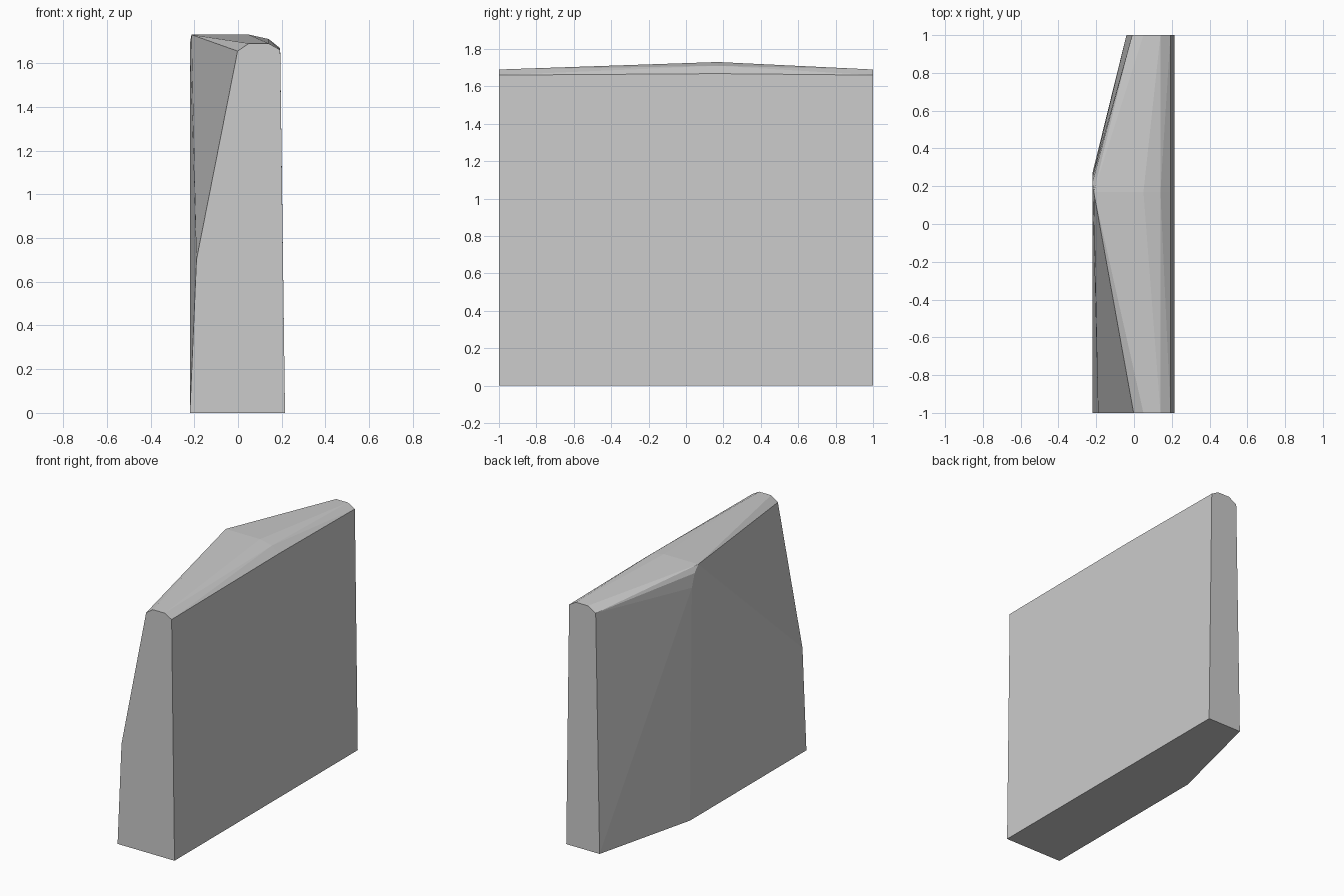
import bpy
import bmesh
import math

cube = bpy.data.objects.get("Cube")
if cube:
    bpy.data.objects.remove(cube, do_unlink=True)

# Plain grey material
grey = bpy.data.materials.new("plain grey")
grey.use_nodes = True
colour = (0.6, 0.6, 0.6, 1.0)
grey.diffuse_color = colour
grey.node_tree.nodes["Principled BSDF"].inputs["Base Color"].default_value = colour

# Rounded top shared by both ends, as (x, z)
end_cap = [(0.215, 0), (0.193, 1.66), (0.14, 1.69), (0.05, 1.69)]
front_profile = end_cap + [(-0.002, 1.655), (-0.19, 0.7), (-0.22, 0)]
back_profile = end_cap + [(-0.01, 1.655), (-0.04, 0)]

# Tallest section, near the middle
crest_profile = [(0.193, 1.668), (0.14, 1.71), (0.05, 1.73), (-0.213, 1.73)]

# Vertical ridge on the bulging side, rounding over into the crest
side_ridge = [(-0.22, 0.27, 0), (-0.22, 0.25, 1.6), (-0.22, 0.22, 1.69)]

# The block is the convex skin over its sections
bm = bmesh.new()
for y, profile in ((-1, front_profile), (0.17, crest_profile), (1, back_profile)):
    for x, z in profile:
        bm.verts.new((x, y, z))
for point in side_ridge:
    bm.verts.new(point)
bmesh.ops.convex_hull(bm, input=bm.verts[:])
loose = [v for v in bm.verts if not v.link_faces]
bmesh.ops.delete(bm, geom=loose, context='VERTS')

# Merge coplanar triangles into clean flat faces
bmesh.ops.dissolve_limit(bm, angle_limit=math.radians(0.1),
                         verts=bm.verts[:], edges=bm.edges[:])
bmesh.ops.recalc_face_normals(bm, faces=bm.faces[:])

mesh = bpy.data.meshes.new("faceted_block")
bm.to_mesh(mesh)
bm.free()
mesh.materials.append(grey)
block = bpy.data.objects.new("faceted_block", mesh)
bpy.context.collection.objects.link(block)
